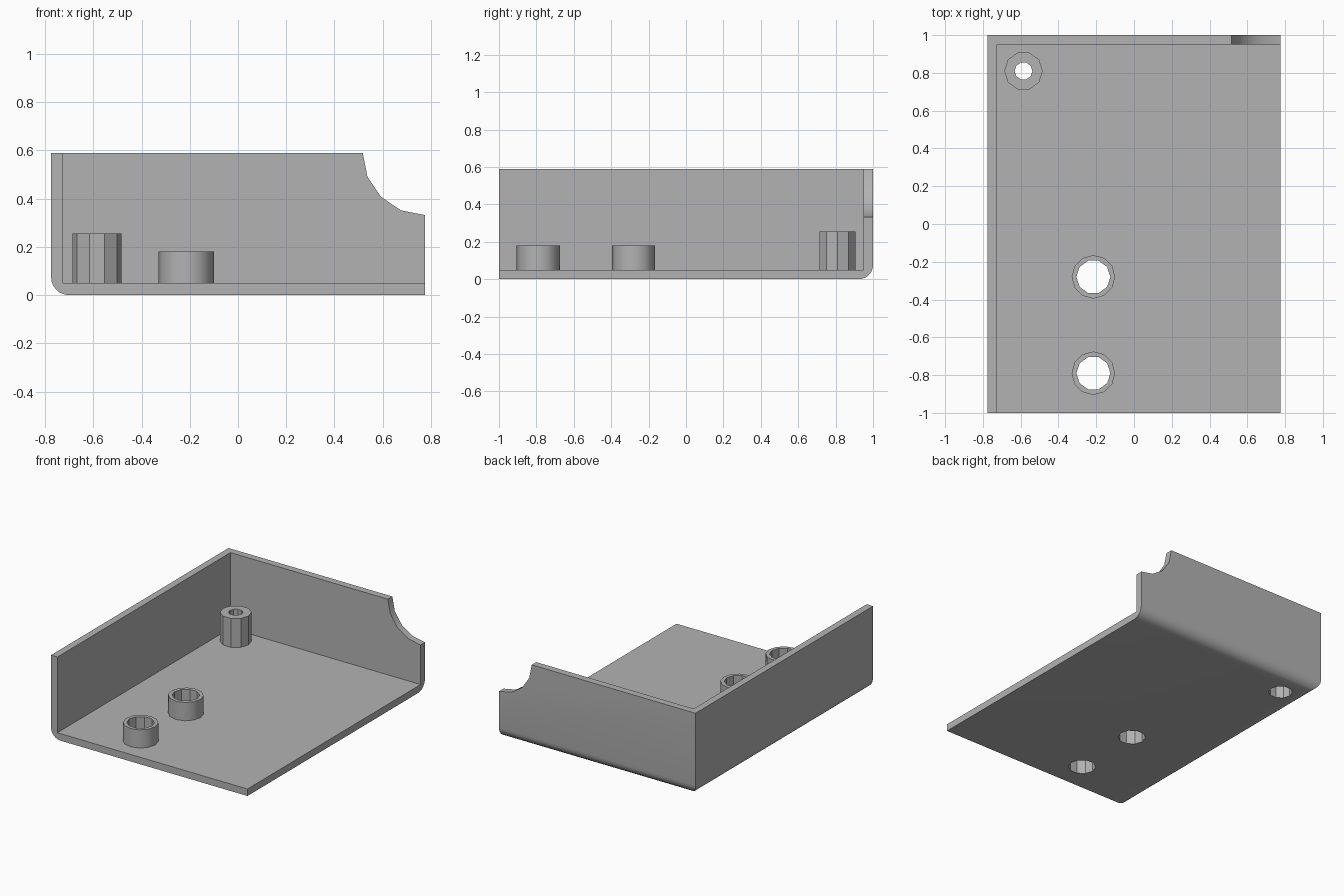
import bpy, bmesh, math

if "Cube" in bpy.data.objects:
    bpy.data.objects.remove(bpy.data.objects["Cube"])

W, D, H, T = 0.775, 1.0, 0.59, 0.05   # half width, half depth, height, wall

grey = bpy.data.materials.new("plain grey")
grey.diffuse_color = (0.45, 0.45, 0.45, 1)
grey.use_nodes = True
grey.node_tree.nodes["Principled BSDF"].inputs["Base Color"].default_value = grey.diffuse_color


def finish(bm, name):
    bmesh.ops.recalc_face_normals(bm, faces=bm.faces)
    me = bpy.data.meshes.new(name)
    bm.to_mesh(me)
    bm.free()
    me.materials.append(grey)
    ob = bpy.data.objects.new(name, me)
    bpy.context.collection.objects.link(ob)
    return ob


def corner_box(name, x0, x1, y0, y1, z0, z1, radius, bottom=0):
    """Box with its back left upright edge rounded, and optionally the bottom edges along it."""
    bm = bmesh.new()
    bmesh.ops.create_cube(bm, size=1)
    for v in bm.verts:
        v.co = (x1 if v.co.x > 0 else x0, y1 if v.co.y > 0 else y0, z1 if v.co.z > 0 else z0)
    upright = [e for e in bm.edges if all(v.co.x == x0 and v.co.y == y1 for v in e.verts)]
    bmesh.ops.bevel(bm, geom=upright, offset=radius, segments=8, profile=0.5, affect='EDGES')
    if bottom:
        rim = [e for e in bm.edges if all(abs(v.co.z - z0) < 1e-5 for v in e.verts)
               and not all(abs(v.co.x - x1) < 1e-5 for v in e.verts)
               and not all(abs(v.co.y - y0) < 1e-5 for v in e.verts)]
        bmesh.ops.bevel(bm, geom=rim, offset=bottom, segments=6, profile=0.5, affect='EDGES')
    return finish(bm, name)


def cylinder(name, x, y, r, z0, z1, sides):
    bm = bmesh.new()
    ring = [bm.verts.new((x + r * math.cos(2 * math.pi * i / sides),
                          y + r * math.sin(2 * math.pi * i / sides), z0)) for i in range(sides)]
    face = bm.faces.new(ring)
    top = bmesh.ops.extrude_face_region(bm, geom=[face])["geom"]
    bmesh.ops.translate(bm, vec=(0, 0, z1 - z0), verts=[g for g in top if isinstance(g, bmesh.types.BMVert)])
    return finish(bm, name)


def combine(target, other, operation):
    """Apply a boolean and remove the helper object."""
    other.hide_render = True
    mod = target.modifiers.new("boolean", 'BOOLEAN')
    mod.operation, mod.solver, mod.object = operation, 'EXACT', other
    bpy.context.view_layer.update()
    me = bpy.data.meshes.new_from_object(target.evaluated_get(bpy.context.evaluated_depsgraph_get()))
    target.modifiers.clear()
    target.data = me
    bpy.data.objects.remove(other)


# Open tray: floor with left and back walls
tray = corner_box("corner_tray", -W, W, -D, D, 0, H, 0.13, 0.075)
combine(tray, corner_box("tray_hollow", -W + T, W + 1, -D - 1, D - T, T, H + 1, 0.08), 'DIFFERENCE')

# Faceted quarter-round notch at the right end of the back wall
bm = bmesh.new()
ring = [bm.verts.new((W + 0.258 * math.cos(math.tau * i / 16), D - 0.2,
                      H + 0.258 * math.sin(math.tau * i / 16))) for i in range(16)]
top = bmesh.ops.extrude_face_region(bm, geom=[bm.faces.new(ring)])["geom"]
bmesh.ops.translate(bm, vec=(0, 0.4, 0), verts=[g for g in top if isinstance(g, bmesh.types.BMVert)])
combine(tray, finish(bm, "notch_cutter"), 'DIFFERENCE')

# Two wide sockets: x, y
for y in (-0.28, -0.79):
    combine(tray, cylinder("socket", -0.215, y, 0.115, 0.02, 0.18, 12), 'UNION')
    combine(tray, cylinder("socket_hole", -0.215, y, 0.09, -0.1, 0.4, 10), 'DIFFERENCE')

# Screw post with a narrow bore and a wider recess from below
px, py = -0.585, 0.81
combine(tray, cylinder("screw_post", px, py, 0.102, 0.02, 0.256, 10), 'UNION')
combine(tray, cylinder("screw_bore", px, py, 0.047, -0.1, 0.4, 10), 'DIFFERENCE')
combine(tray, cylinder("screw_recess", px, py, 0.078, -0.1, 0.15, 10), 'DIFFERENCE')

# Smooth rounded corners, keep real edges sharp
bpy.ops.object.select_all(action='DESELECT')
tray.select_set(True)
bpy.context.view_layer.objects.active = tray
bpy.ops.object.shade_smooth_by_angle(angle=math.radians(31))
